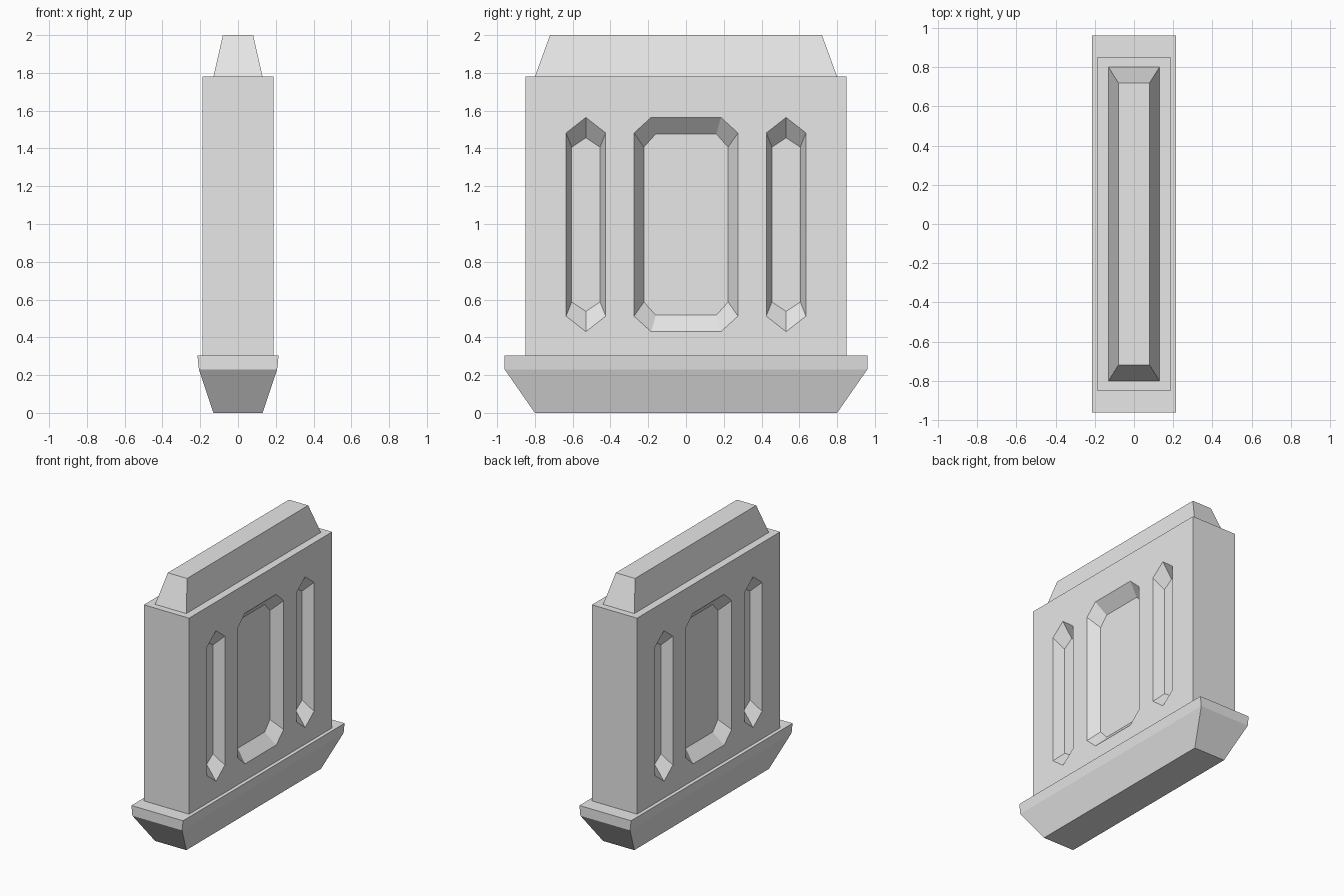
import bpy
import bmesh

cube = bpy.data.objects.get("Cube")
if cube:
    bpy.data.objects.remove(cube, do_unlink=True)

grey = bpy.data.materials.new("light grey")
grey.use_nodes = True
colour = (0.8, 0.8, 0.8, 1)
grey.diffuse_color = colour
grey.node_tree.nodes["Principled BSDF"].inputs["Base Color"].default_value = colour


def loft(bm, rings):
    """Skin a closed solid through rings with equal point counts."""
    loops = [[bm.verts.new(p) for p in ring] for ring in rings]
    n = len(loops[0])
    for a, b in zip(loops, loops[1:]):
        for i in range(n):
            j = (i + 1) % n
            bm.faces.new((a[i], a[j], b[j], b[i]))
    bm.faces.new(loops[0])
    bm.faces.new(loops[-1])


def finish(bm, name):
    bmesh.ops.recalc_face_normals(bm, faces=bm.faces)
    mesh = bpy.data.meshes.new(name)
    bm.to_mesh(mesh)
    bm.free()
    mesh.materials.append(grey)
    obj = bpy.data.objects.new(name, mesh)
    bpy.context.scene.collection.objects.link(obj)
    return obj


def tapered_block(name, levels):
    """Stack of rectangles given as (half x, half y, z)."""
    bm = bmesh.new()
    loft(bm, [[(-x, -y, z), (x, -y, z), (x, y, z), (-x, y, z)]
              for x, y, z in levels])
    return finish(bm, name)


# Base, slab and cap
tapered_block("base", [(0.13, 0.8, 0), (0.207, 0.96, 0.23), (0.215, 0.96, 0.305)])
HALF = 0.188
body = tapered_block("body", [(HALF, 0.85, 0.305), (HALF, 0.85, 1.78)])
tapered_block("cap", [(0.13, 0.8, 1.78), (0.08, 0.72, 2)])

# Recess outlines: (half width, half flat end, shoulder height, end height)
DEPTH = 0.078
MID = 0.997
PANEL = ((0.275, 0.185, 0.485, 0.567), (0.223, 0.16, 0.41, 0.48))
SLOT = ((0.105, 0, 0.485, 0.567), (0.075, 0, 0.41, 0.46))


def outline(x, centre, shape):
    w, flat, shoulder, end = shape
    half = [(w, -shoulder), (w, shoulder), (flat, end)]
    if flat:
        half.append((-flat, end))
    other = [(-y, -z) for y, z in half]
    if not flat:
        return [(x, centre + y, MID + z) for y, z in half + other]
    return [(x, centre + y, MID + z) for y, z in half + other]


# Cut the tapered recesses into both broad sides
bm = bmesh.new()
for side in (-1, 1):
    for centre, (opening, floor) in ((-0.53, SLOT), (0, PANEL), (0.53, SLOT)):
        loft(bm, [outline(side * (HALF - DEPTH), centre, floor),
                  outline(side * HALF, centre, opening),
                  outline(side * (HALF + 0.05), centre, opening)])
cutter = finish(bm, "recess_cutter")
cutter.hide_render = True

cut = body.modifiers.new("recesses", 'BOOLEAN')
cut.operation = 'DIFFERENCE'
cut.solver = 'EXACT'
cut.object = cutter
bpy.context.view_layer.update()
carved = bpy.data.meshes.new_from_object(
    body.evaluated_get(bpy.context.evaluated_depsgraph_get()))
body.modifiers.clear()
body.data = carved
bpy.data.objects.remove(cutter, do_unlink=True)
